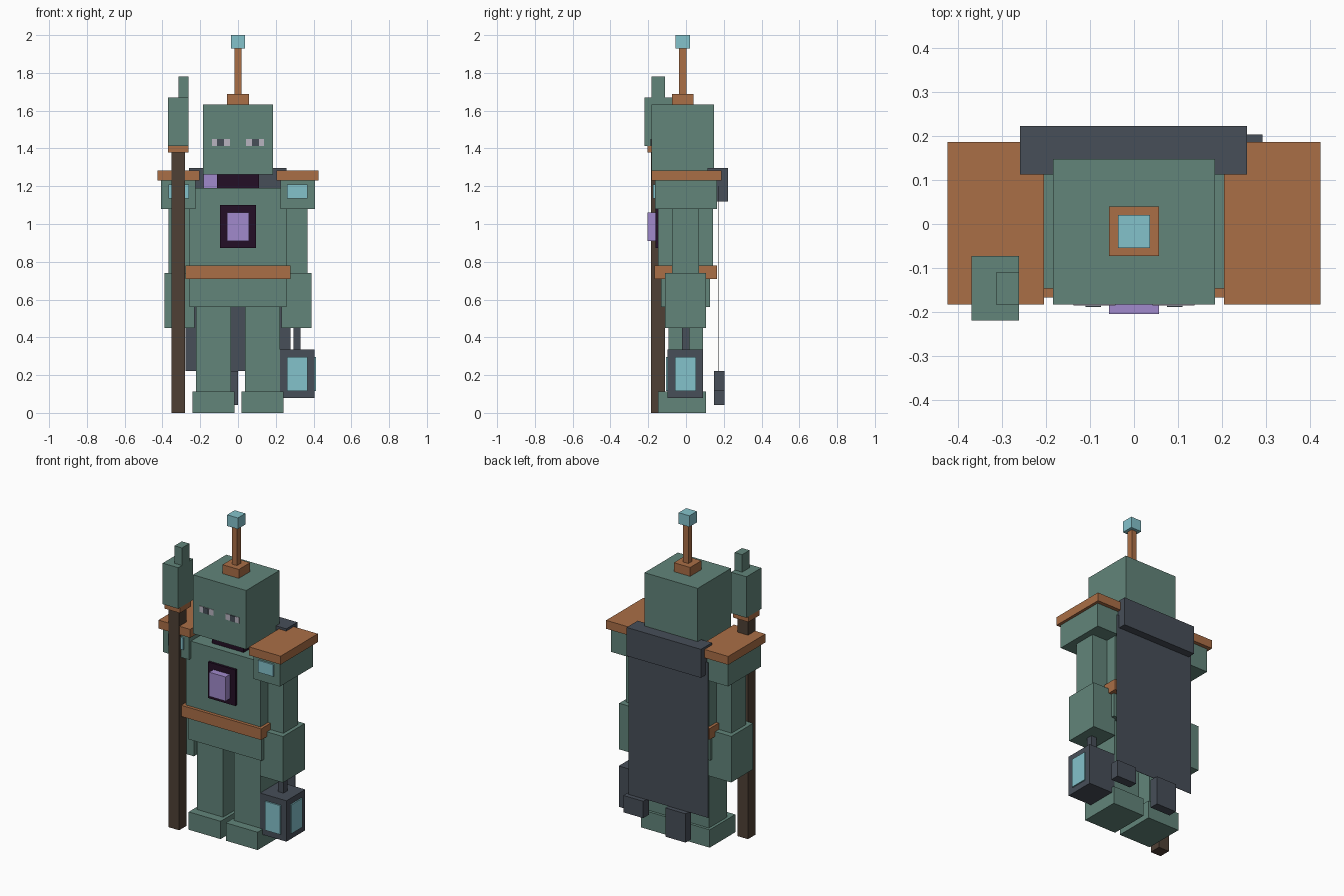
import bpy, bmesh

if "Cube" in bpy.data.objects:
    bpy.data.objects.remove(bpy.data.objects["Cube"])


def mat(name, hexcode):
    lin = []
    for i in (0, 2, 4):
        c = int(hexcode[i:i + 2], 16) / 255
        lin.append(c / 12.92 if c <= 0.04045 else ((c + 0.055) / 1.055) ** 2.4)
    m = bpy.data.materials.new(name)
    m.diffuse_color = (*lin, 1)
    m.use_nodes = True
    m.node_tree.nodes["Principled BSDF"].inputs["Base Color"].default_value = m.diffuse_color
    return m


GREEN = mat("green_plate", "62857A")
COPPER = mat("copper", "AA6E46")
GLASS = mat("cyan_glass", "84C2CB")
SLATE = mat("slate_cloth", "474E58")
WOOD = mat("dark_wood", "4F4035")
LILAC = mat("lilac_crystal", "A18ACC")
VOID = mat("deep_purple", "240F26")
PALE = mat("pale_eye", "B8B3C0")


def box(name, material, x, y, z):
    """Axis-aligned box from (min, max) ranges."""
    bm = bmesh.new()
    bmesh.ops.create_cube(bm, size=1)
    for v in bm.verts:
        for i, (lo, hi) in enumerate((x, y, z)):
            v.co[i] = hi if v.co[i] > 0 else lo
    me = bpy.data.meshes.new(name)
    bm.to_mesh(me)
    bm.free()
    me.materials.append(material)
    ob = bpy.data.objects.new(name, me)
    bpy.context.collection.objects.link(ob)
    return ob


def pair(name, material, x, y, z):
    """The same box on both sides of the body."""
    box(name + "_left", material, x, y, z)
    box(name + "_right", material, (-x[1], -x[0]), y, z)


# Head, neck and antenna
box("head", GREEN, (-.185, .185), (-.183, .148), (1.262, 1.632))
box("neck", VOID, (-.11, .11), (-.1, .1), (1.19, 1.262))
box("neck_crystal", LILAC, (-.183, -.11), (-.035, .035), (1.19, 1.262))
pair("eye", PALE, (.042, .138), (-.186, -.18), (1.413, 1.45))
pair("pupil", SLATE, (.075, .11), (-.189, -.183), (1.413, 1.45))
box("antenna_base", COPPER, (-.057, .057), (-.073, .04), (1.632, 1.688))
box("antenna_rod", COPPER, (-.018, .018), (-.036, .002), (1.688, 1.93))
box("antenna_tip", GLASS, (-.037, .037), (-.055, .02), (1.93, 2.0))

# Torso, belt and chest core
box("torso", GREEN, (-.26, .26), (-.147, .143), (.74, 1.19))
box("skirt", GREEN, (-.257, .257), (-.132, .127), (.56, .74))
box("belt", COPPER, (-.278, .278), (-.167, .163), (.71, .78))
box("chest_socket", VOID, (-.095, .095), (-.162, -.14), (.873, 1.1))
box("chest_crystal", LILAC, (-.057, .057), (-.205, -.155), (.91, 1.062))

# Arms and shoulders
pair("upper_arm", GREEN, (.225, .367), (-.073, .07), (.74, 1.09))
pair("forearm", GREEN, (.23, .39), (-.11, .107), (.45, .74))
pair("shoulder", GREEN, (.225, .407), (-.165, .163), (1.08, 1.24))
pair("shoulder_window", GLASS, (.26, .367), (-.174, -.165), (1.135, 1.21))
pair("shoulder_plate", COPPER, (.205, .425), (-.183, .187), (1.23, 1.283))

# Legs and feet
pair("leg", GREEN, (.038, .222), (-.093, .09), (.11, .56))
pair("foot", GREEN, (.018, .24), (-.147, .107), (0, .112))

# Cape: collar, thin sheet and hanging tatters
box("cape_collar", SLATE, (-.26, .257), (.113, .223), (1.118, 1.297))
box("cape_sheet", SLATE, (-.277, .277), (.173, .175), (.223, 1.2))
box("cape_tatter_short", SLATE, (.155, .293), (.148, .204), (.117, .223))
box("cape_tatter_long", SLATE, (-.14, 0), (.148, .204), (.042, .223))

# Lantern hanging from the hand
box("lantern_body", SLATE, (.222, .405), (-.097, .09), (.078, .335))
box("lantern_handle", SLATE, (.295, .332), (-.022, .018), (.335, .45))
box("lantern_front_pane", GLASS, (.26, .367), (-.105, -.097), (.115, .297))
box("lantern_side_pane", GLASS, (.405, .413), (-.058, .053), (.115, .297))

# Staff with a stepped head
box("staff_shaft", WOOD, (-.353, -.28), (-.185, -.112), (0, 1.38))
box("staff_ring", COPPER, (-.37, -.262), (-.203, -.092), (1.378, 1.412))
box("staff_head", GREEN, (-.37, -.262), (-.22, -.073), (1.412, 1.67))
box("staff_prong", GREEN, (-.314, -.262), (-.183, -.11), (1.67, 1.78))
